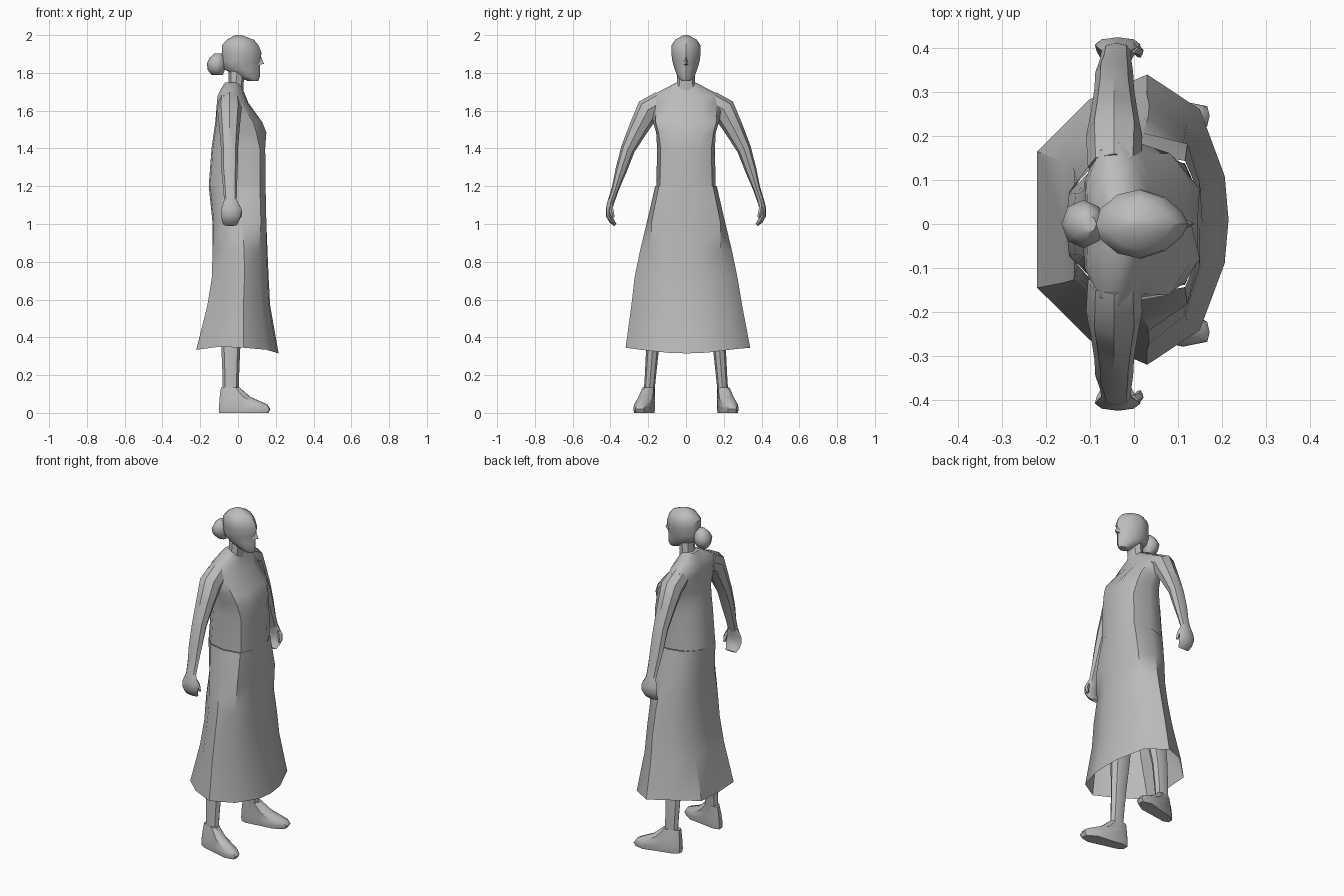
import bpy, bmesh, math
from mathutils import Vector

grey = bpy.data.materials.new("plain grey")
grey.diffuse_color = (0.5, 0.5, 0.5, 1)


def half(points):
    """Mirror a half outline (front to back, v >= 0) into a closed loop."""
    return points + [(u, -v) for u, v in reversed(points) if v > 1e-6]


def oval(n):
    return [(math.cos(2 * math.pi * i / n), math.sin(2 * math.pi * i / n)) for i in range(n)]


def loft(name, rings, bottom=True, top=True, angle=40):
    bm = bmesh.new()
    loops = [[bm.verts.new(p) for p in ring] for ring in rings]
    n = len(loops[0])
    for a, b in zip(loops, loops[1:]):
        for i in range(n):
            j = (i + 1) % n
            bm.faces.new((a[i], a[j], b[j], b[i]))
    if bottom:
        bm.faces.new(loops[0][::-1])
    if top:
        bm.faces.new(loops[-1])
    bmesh.ops.recalc_face_normals(bm, faces=bm.faces)
    return finish(name, bm, angle)


def finish(name, bm, angle=40):
    me = bpy.data.meshes.new(name)
    bm.to_mesh(me)
    bm.free()
    me.materials.append(grey)
    ob = bpy.data.objects.new(name, me)
    bpy.context.collection.objects.link(ob)
    bpy.ops.object.select_all(action='DESELECT')
    ob.select_set(True)
    bpy.context.view_layer.objects.active = ob
    bpy.ops.object.shade_smooth_by_angle(angle=math.radians(angle))
    return ob


def level(shape, z, x0, x1, hy, cy=0.0, shear=0.0):
    """Horizontal ring spanning x0..x1 and cy-hy..cy+hy."""
    cx, a = (x0 + x1) / 2, (x1 - x0) / 2
    return [Vector((cx + a * u, cy + hy * v + shear * (cx + a * u), z)) for u, v in shape]


def limb(shape, path):
    """Rings (x, y, z, half depth, half thickness) square to a path in the yz plane."""
    rings = []
    for i, (x, y, z, a, b) in enumerate(path):
        p, q = path[max(i - 1, 0)], path[min(i + 1, len(path) - 1)]
        t = Vector((0, q[1] - p[1], q[2] - p[2])).normalized()
        side = Vector((0, -t.z, t.y))
        rings.append([Vector((x + a * u, y, z)) + side * (b * v) for u, v in shape])
    return rings


# Skirt: flared and open at the hem
skirt_shape = half([(1, 0), (0.96, 0.3), (0.7, 0.76), (0.15, 1), (-0.45, 0.83), (-1, 0.47), (-1, 0)])
waist_shape = half([(1, 0), (1, 0.45), (0.8, 0.88), (0.1, 1), (-0.55, 0.85), (-0.95, 0.45), (-1, 0)])
hem = level(skirt_shape, 0.315, -0.22, 0.215, 0.33, 0.01)
for p in hem:
    p.z += 0.03 * min(1, abs(p.y) / 0.3) ** 2 + (0.012 if p.x < 0 else 0)
loft("skirt", [
    hem,
    level(skirt_shape, 0.57, -0.162, 0.17, 0.293, 0.004),
    level(skirt_shape, 0.72, -0.138, 0.162, 0.272),
    level(skirt_shape, 0.86, -0.135, 0.156, 0.243),
    level(waist_shape, 1.01, -0.135, 0.15, 0.207),
    level(waist_shape, 1.2, -0.155, 0.146, 0.163),
], bottom=False, top=False)

# Bodice with two soft bust points and sloping shoulders
bust_shape = half([(0.86, 0), (1, 0.5), (0.62, 0.92), (0, 1), (-0.55, 0.85), (-0.95, 0.45), (-1, 0)])
yoke_shape = half([(1, 0), (0.9, 0.4), (0.5, 0.8), (0, 1), (-0.6, 0.9), (-1, 0.5), (-0.95, 0)])
loft("bodice", [
    level(waist_shape, 1.2, -0.155, 0.146, 0.157),
    level(waist_shape, 1.4, -0.14, 0.144, 0.153),
    level(bust_shape, 1.485, -0.128, 0.15, 0.158),
    level(bust_shape, 1.54, -0.12, 0.128, 0.175),
    level(yoke_shape, 1.64, -0.112, 0.056, 0.198),
    level(yoke_shape, 1.68, -0.108, 0.04, 0.185),
    level(yoke_shape, 1.715, -0.09, 0.025, 0.115),
    level(yoke_shape, 1.75, -0.068, 0.015, 0.05),
], bottom=False)

# Neck
loft("neck", [level(oval(8), z, a, b, w) for z, a, b, w in (
    (1.69, -0.065, 0.03, 0.06), (1.75, -0.05, 0.03, 0.048), (1.84, -0.05, 0.045, 0.045))])

# Head, narrowing to the chin
head_shape = half([(1, 0), (0.86, 0.36), (0.5, 0.78), (0, 1), (-0.5, 0.86), (-0.9, 0.45), (-1, 0)])
loft("head", [level(head_shape, z, a, b, w) for z, a, b, w in (
    (1.757, 0.05, 0.108, 0.022), (1.78, 0.0, 0.116, 0.045), (1.82, -0.075, 0.116, 0.06),
    (1.86, -0.086, 0.118, 0.072), (1.905, -0.086, 0.124, 0.078), (1.945, -0.086, 0.11, 0.078),
    (1.975, -0.06, 0.085, 0.058), (2.0, -0.015, 0.02, 0.012))])

# Nose
bm = bmesh.new()
top, tip, l, r, back = [bm.verts.new(p) for p in (
    (0.117, 0, 1.9), (0.138, 0, 1.848), (0.104, 0.017, 1.84), (0.104, -0.017, 1.84), (0.095, 0, 1.85))]
for f in ((top, tip, l), (top, r, tip), (tip, r, l), (top, l, back), (top, back, r), (l, r, back)):
    bm.faces.new(f)
bmesh.ops.recalc_face_normals(bm, faces=bm.faces)
finish("nose", bm)

# Hair bun
loft("hair_bun", [level(oval(8), z, a, b, w) for z, a, b, w in (
    (1.79, -0.14, -0.08, 0.02), (1.815, -0.16, -0.07, 0.045), (1.85, -0.165, -0.065, 0.055),
    (1.88, -0.15, -0.07, 0.042), (1.902, -0.125, -0.085, 0.02))], angle=50)

sole_shape = half([(1, 0), (0.96, 0.5), (0.55, 1), (-0.1, 0.85), (-0.75, 0.75), (-1, 0.35), (-1, 0)])
for s, side in ((1, "left"), (-1, "right")):
    # Arm from inside the shoulder to the wrist
    loft(side + "_arm", limb(oval(8), [
        (-0.045, s * 0.13, 1.645, 0.06, 0.06), (-0.045, s * 0.2, 1.605, 0.064, 0.065),
        (-0.045, s * 0.25, 1.51, 0.054, 0.052), (-0.045, s * 0.308, 1.395, 0.045, 0.038),
        (-0.045, s * 0.345, 1.28, 0.043, 0.03), (-0.042, s * 0.373, 1.19, 0.036, 0.02),
        (-0.04, s * 0.398, 1.115, 0.033, 0.018)]))
    # Curled hand
    loft(side + "_hand", limb(oval(8), [
        (-0.04, s * 0.394, 1.13, 0.033, 0.018), (-0.037, s * 0.407, 1.08, 0.052, 0.018),
        (-0.037, s * 0.408, 1.045, 0.052, 0.017), (-0.04, s * 0.393, 1.015, 0.045, 0.014),
        (-0.04, s * 0.374, 0.995, 0.035, 0.008)]))
    # Thumb
    loft(side + "_thumb", limb(oval(5), [
        (-0.005, s * 0.4, 1.1, 0.014, 0.012), (0.009, s * 0.395, 1.07, 0.013, 0.012),
        (0.012, s * 0.385, 1.035, 0.007, 0.008)]))
    # Leg, continuing up inside the skirt
    loft(side + "_leg", [level(oval(8), z, a, b, w, s * y) for z, a, b, w, y in (
        (0.1, -0.08, 0.005, 0.028, 0.196), (0.2, -0.082, 0.006, 0.03, 0.188),
        (0.34, -0.088, 0.012, 0.034, 0.177), (0.5, -0.09, 0.03, 0.045, 0.155),
        (0.75, -0.09, 0.06, 0.06, 0.125))])
    # Shoe, toes turned out
    loft(side + "_shoe", [level(sole_shape, z, a, b, w, s * y, s * 0.2) for z, a, b, w, y in (
        (0.0, -0.1, 0.16, 0.042, 0.212), (0.02, -0.102, 0.172, 0.045, 0.212),
        (0.045, -0.1, 0.155, 0.044, 0.211), (0.085, -0.097, 0.065, 0.038, 0.208),
        (0.135, -0.09, 0.008, 0.03, 0.203))])
